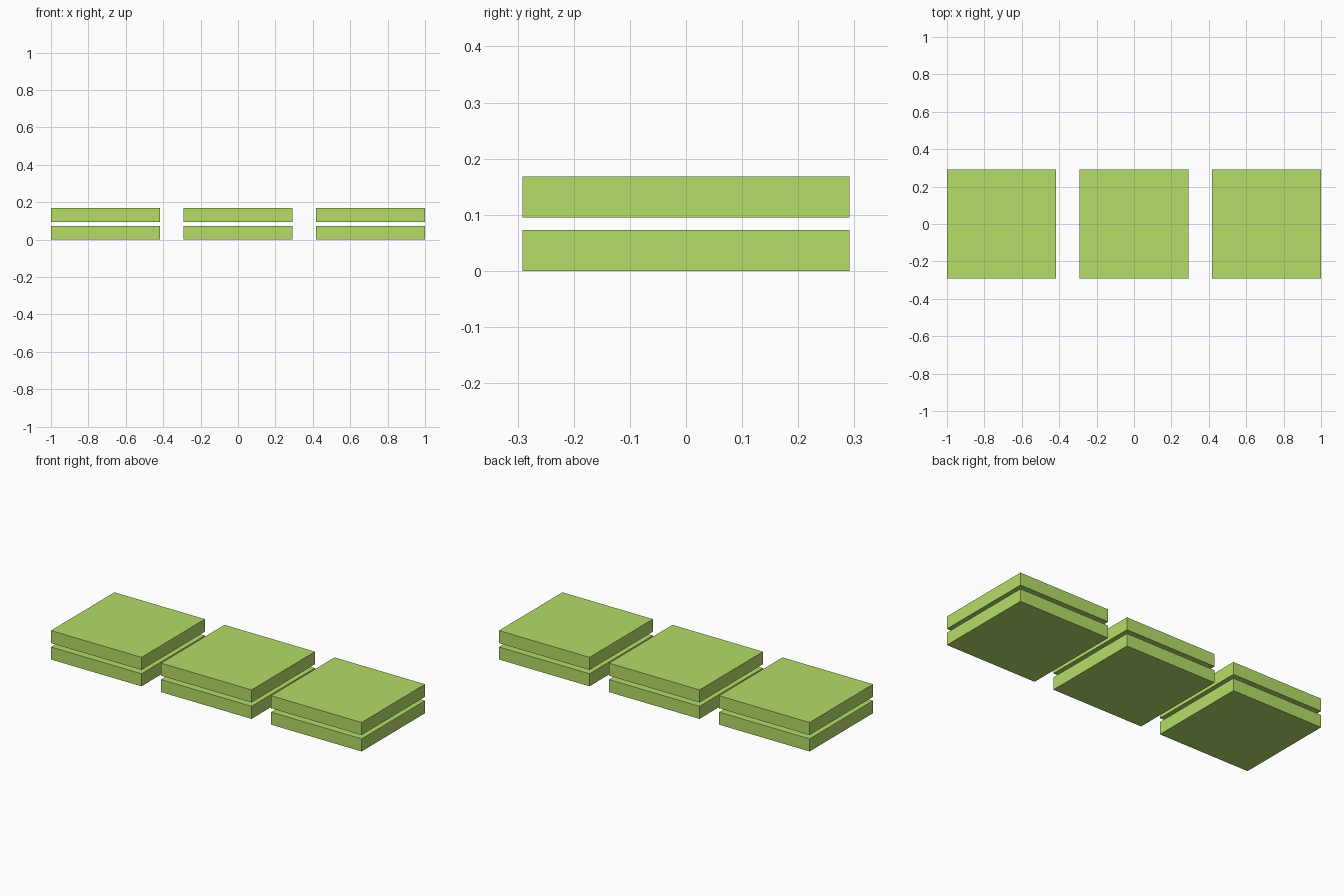
import bpy

if "Cube" in bpy.data.objects:
    bpy.data.objects.remove(bpy.data.objects["Cube"])

SIDE = 0.583       # square slab edge
THICK = 0.073      # slab thickness
PITCH = 0.7085     # spacing between stacks
LEVELS = {"lower": 0.0, "upper": 0.0955}

green = bpy.data.materials.new("light_green")
green.diffuse_color = (0.46, 0.72, 0.14, 1.0)
green.use_nodes = True
green.node_tree.nodes["Principled BSDF"].inputs["Base Color"].default_value = green.diffuse_color


def slab(name, x, z):
    bpy.ops.mesh.primitive_cube_add(size=1, location=(x, 0, z + THICK / 2))
    ob = bpy.context.object
    ob.name = name
    ob.scale = (SIDE, SIDE, THICK)
    bpy.ops.object.transform_apply(location=False, rotation=False, scale=True)
    ob.data.materials.append(green)


# Three stacks, each of two separated square slabs
for i, place in enumerate(("left", "middle", "right")):
    for level, z in LEVELS.items():
        slab(f"{place}_{level}_slab", (i - 1) * PITCH, z)
